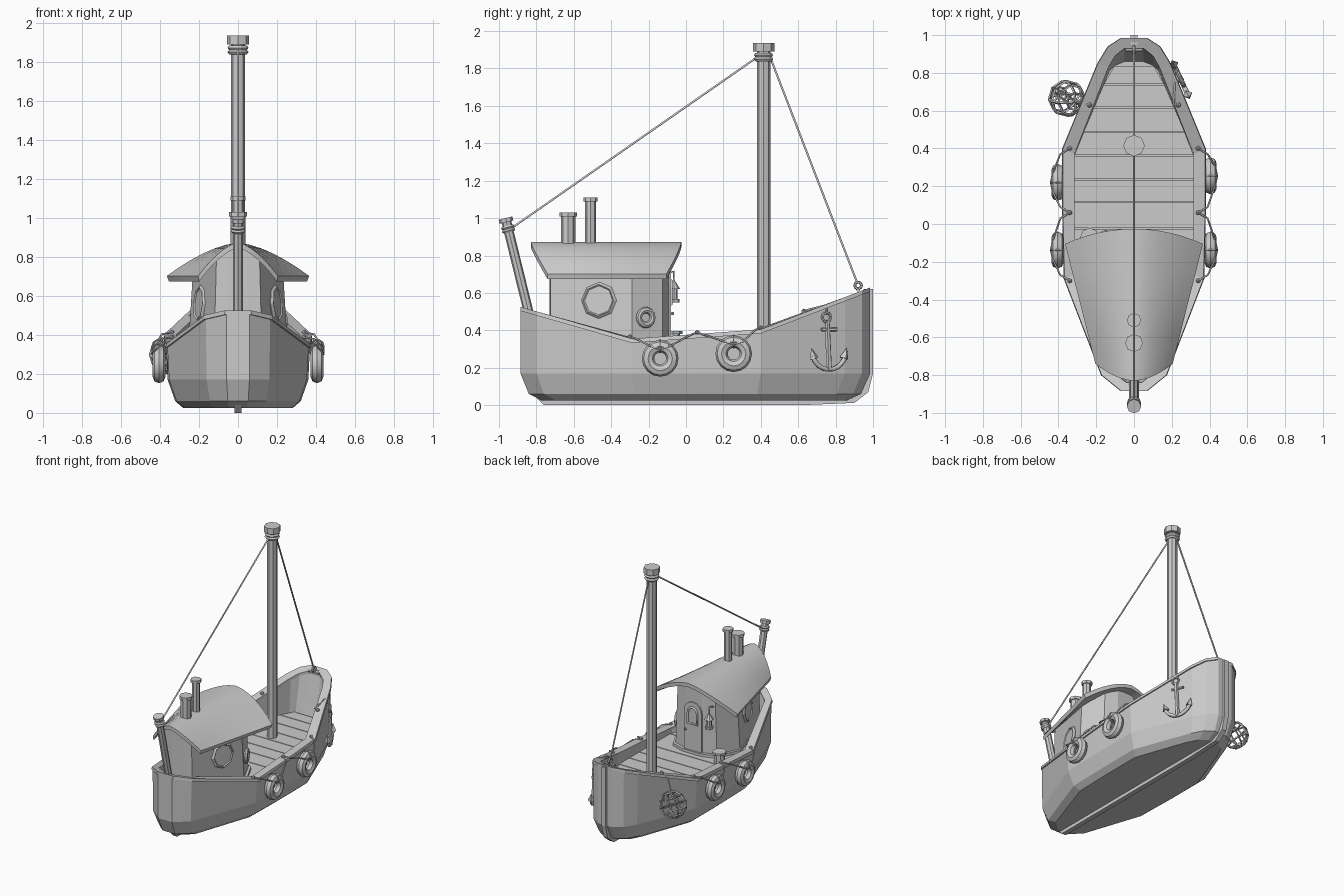
import bpy, bmesh, math
from mathutils import Vector

if "Cube" in bpy.data.objects:
    bpy.data.objects.remove(bpy.data.objects["Cube"])


def mesh_object(name, verts, faces):
    me = bpy.data.meshes.new(name)
    me.from_pydata([tuple(v) for v in verts], [], faces)
    bm = bmesh.new()
    bm.from_mesh(me)
    bmesh.ops.recalc_face_normals(bm, faces=bm.faces)
    bm.to_mesh(me)
    bm.free()
    ob = bpy.data.objects.new(name, me)
    bpy.context.collection.objects.link(ob)
    return ob


def loft(name, rings, caps=True, loop=False):
    n, m = len(rings[0]), len(rings)
    faces = [(i * n + j, i * n + (j + 1) % n, (i + 1) % m * n + (j + 1) % n, (i + 1) % m * n + j)
             for i in range(m if loop else m - 1) for j in range(n)]
    if caps:
        faces += [tuple(range(n)), tuple(range((m - 1) * n, m * n))]
    return mesh_object(name, [p for r in rings for p in r], faces)


def finish(ob, name, smooth=False):
    ob.name = name
    if smooth:
        bpy.ops.object.shade_smooth_by_angle(angle=math.radians(40))
    return ob


def rod(name, a, b, r, sides=8, r2=None):
    a, b = Vector(a), Vector(b)
    bpy.ops.mesh.primitive_cone_add(vertices=sides, radius1=r, radius2=r if r2 is None else r2,
                                    depth=(b - a).length, location=(a + b) / 2)
    ob = bpy.context.object
    ob.rotation_euler = (b - a).to_track_quat('Z', 'Y').to_euler()
    return finish(ob, name)


def ring(name, pos, axis, R, r, seg=16, sides=8, smooth=False):
    bpy.ops.mesh.primitive_torus_add(location=pos, major_radius=R, minor_radius=r,
                                     major_segments=seg, minor_segments=sides,
                                     rotation=Vector(axis).to_track_quat('Z', 'Y').to_euler())
    return finish(bpy.context.object, name, smooth)


def tube(name, pts, r):
    cu = bpy.data.curves.new(name, 'CURVE')
    cu.dimensions, cu.bevel_depth, cu.bevel_resolution, cu.use_fill_caps = '3D', r, 1, True
    sp = cu.splines.new('POLY')
    sp.points.add(len(pts) - 1)
    for p, q in zip(sp.points, pts):
        p.co = (*q, 1)
    ob = bpy.data.objects.new(name, cu)
    bpy.context.collection.objects.link(ob)
    return ob


def ball(name, pos, r):
    bpy.ops.mesh.primitive_ico_sphere_add(subdivisions=1, radius=r, location=pos)
    return finish(bpy.context.object, name)


def interp(pts, y):
    for (a, za), (b, zb) in zip(pts, pts[1:]):
        if y <= b:
            break
    return za + (zb - za) * (y - a) / (b - a)


# Plan outlines (half) and sheer height
outer = [(.06, -.885), (.165, -.80), (.362, -.29), (.37, .05), (.37, .40), (.185, .85), (.13, .94), (.06, .985)]
inner = [(.04, -.79), (.11, -.74), (.31, -.27), (.315, .05), (.315, .37), (.13, .81), (.10, .84), (.05, .86)]
capin = [(.04, -.84), (.13, -.77), (.31, -.27), (.315, .05), (.315, .37), (.135, .83), (.10, .89), (.05, .93)]
sheer = [(-.9, .53), (-.29, .355), (.4, .405), (1, .635)]
DECK = .30


def full(half, zf, sx=1, sy=1, grow=0):
    r = [(x * sx + grow, y * sy, zf(y)) for x, y in half]
    return r + [(-x, y, z) for x, y, z in reversed(r)]


def top(y):
    return interp(sheer, y)


# Hull with bulwark and inner well
loft("hull", [full(outer, lambda y: .025, .76, .87), full(outer, lambda y: .06, .87, .95),
              full(outer, lambda y: .17, .975), full(outer, lambda y: top(y) - .02),
              full(capin, lambda y: top(y) - .02), full(inner, lambda y: DECK)])
loft("rail", [full(outer, lambda y: top(y) - .022, grow=.01), full(outer, top, grow=.006),
              full(capin, top), full(capin, lambda y: top(y) - .022)], caps=False, loop=True)

# Keel and stem
prof = [(-.76, 0), (.62, 0), (.9, .012), (.975, .07), (1, .17), (1, .62), (.95, .62), (.95, .17), (.85, .06), (-.82, .06)]
loft("keel", [[(s * .018, y, z) for y, z in prof] for s in (-1, 1)])

# Deck boards
edge = [(y, x) for x, y in inner]
cuts = [-.74, -.5, -.25, -.02, .12, .24, .365, .49, .62, .74, .84]
for a, b in zip(cuts, cuts[1:]):
    b -= .006
    quad = [(s * interp(edge, y), y) for s, y in ((1, a), (1, b), (-1, b), (-1, a))]
    loft("deck_board", [[(x, y, z) for x, y in quad] for z in (DECK - .01, DECK + .015)])


# Cabin roof: arched sheet, wide at the front of the deck and narrow at the stern
def roof_point(u, t):
    w = abs(u)
    y0, y1 = -.83 + .09 * w ** 1.8, -.025 - .08 * w ** 2
    return (u * (.205 + .16 * t), y0 + (y1 - y0) * t, .872 - .17 * w ** 1.6)


N, M = 12, 4
verts = [roof_point(-1 + 2 * i / N, j / M) for j in range(M + 1) for i in range(N + 1)]
under = [(x * .97, y, z - .028) for x, y, z in verts]
k = N + 1
faces = [(j * k + i, j * k + i + 1, j * k + k + i + 1, j * k + k + i) for j in range(M) for i in range(N)]
off = len(verts)
faces += [tuple(v + off for v in reversed(f)) for f in faces]
rim = [i for i in range(N)] + [j * k + N for j in range(M)] + \
      [M * k + i for i in range(N, 0, -1)] + [j * k for j in range(M, 0, -1)]
faces += [(a, b, b + off, a + off) for a, b in zip(rim, rim[1:] + rim[:1])]
roof = mesh_object("cabin_roof", verts + under, faces)
bpy.context.view_layer.objects.active = roof
roof.select_set(True)
bpy.ops.object.shade_smooth_by_angle(angle=math.radians(25))


# Cabin walls follow the arch
def wall_top(x, y):
    t = (y + .83) / .8
    return .872 - .17 * min(1, abs(x) / (.205 + .16 * t)) ** 1.6 - .02


plan = [(.05, -.73), (.115, -.725), (.24, -.29), (.165, -.125), (.07, -.09)]
plan += [(-x, y) for x, y in reversed(plan)]
loft("cabin", [[(x * 1.07, y, DECK) for x, y in plan], [(x * .96, y, wall_top(x, y)) for x, y in plan]])
loft("cabin_skirt", [[(x * 1.12, y * 1.03 + .025, z) for x, y in plan] for z in (DECK, DECK + .035)])

# Arched door on the deck side
arch = [(.075, .33)] + [(.075 * math.cos(a), .63 + .075 * math.sin(a))
                        for a in [math.pi * i / 8 for i in range(9)]] + [(-.075, .33)]
loft("door", [[(x, y, z) for x, z in arch] for y in (-.10, -.08)])
win = [(.04, .54)] + [(.04 * math.cos(a), .62 + .045 * math.sin(a))
                      for a in [math.pi * i / 6 for i in range(7)]] + [(-.04, .54)]
tube("door_window_frame", [(x, -.078, z) for x, z in win + win[:1]], .008)
ball("door_knob", (.055, -.072, .49), .01)

# Portholes
for s in (1, -1):
    n = Vector((s * .96, -.28, .07))
    c = Vector((s * .194, -.465, .56))
    ring("porthole_frame", c, n, .085, .013, 8, 4)
    rod("porthole_glass", c - n * .01, c + n * .006, .08)

# Life ring on the cabin corner
ring("life_ring", (.222, -.215, .468), (.9, .42, 0), .04, .017, 14, 8, True)

# Chimneys
for y, r, h in ((-.63, .038, 1.03), (-.51, .029, 1.11)):
    rod("chimney", (0, y, .83), (0, y, h), r)
    rod("chimney_cap", (0, y, h - .022), (0, y, h), r + .009)

# Mast, stern pole and their collars
rod("mast", (0, .415, DECK), (0, .415, 1.9), .036)
rod("mast_cap", (0, .415, 1.89), (0, .415, 1.935), .057)
for z in (1.85, 1.872):
    ring("mast_collar", (0, .415, z), (0, 0, 1), .042, .012, 10, 5)
p0, p1 = Vector((0, -.835, .47)), Vector((0, -.965, 1.0))
d = (p1 - p0).normalized()
rod("stern_pole", p0, p1, .026)
rod("stern_pole_cap", p1 - d * .022, p1, .038)
for i in (.05, .068):
    ring("stern_pole_collar", p1 - d * i, d, .028, .01, 10, 5)

# Rigging lines
tube("stern_stay", [(0, .38, 1.86), (0, -.935, .945)], .006)
tube("bow_stay", [(0, .45, 1.86), (0, .915, .655)], .006)
ring("bow_ring", (0, .92, .64), (1, 0, 0), .018, .008, 10, 6)
rod("bow_cleat", (-.045, .92, .615), (.045, .92, .615), .009, 6)

# Fenders hung on ropes between rail knots
for s, ya in ((1, .255), (-1, .22)):
    knots = [(s * .34, y, top(y) + .008) for y in (-.3, .06, .40)]
    for p in knots:
        ball("rope_knot", p, .014)
    for i, (y, z) in enumerate(((-.138, .25), (ya, .275))):
        ring("fender", (s * .405, y, z), (1, 0, 0), .065, .033, 16, 8, True)
        ring("fender_rope_wrap", (s * .405, y, z + .065), (0, 1, 0), .035, .005, 10, 5)
        a, b = knots[i], knots[i + 1]
        tube("fender_rope", [a, (s * .39, a[1] + .03, a[2] - .01), (s * .43, y - .05, z + .065),
                             (s * .44, y, z + .05), (s * .43, y + .05, z + .065),
                             (s * .39, b[1] - .03, b[2] - .01), b], .005)

# Net float: wire ball on a rope
bpy.ops.mesh.primitive_uv_sphere_add(segments=8, ring_count=6, radius=.095,
                                     location=(-.355, .665, .30), rotation=(.3, .5, .2))
net = finish(bpy.context.object, "net_float")
wire = net.modifiers.new("wire", 'WIREFRAME')
wire.thickness = .013
tube("net_float_rope", [(-.235, .63, top(.63) + .01), (-.30, .645, .47), (-.345, .665, .385)], .005)
ball("net_float_knot", (-.235, .63, top(.63) + .008), .015)

# Anchor on the bow side
along, out = Vector((-.42, .907, 0)), Vector((.907, .42, 0))


def ap(u, z):
    return Vector((.248, .765, z)) + along * u


ring("anchor_ring", ap(-.015, .47), out, .024, .008, 12, 6)
rod("anchor_shank", ap(-.01, .45), ap(0, .185), .013, 6, .017)
rod("anchor_stock", ap(-.045, .405), ap(.045, .405), .01, 6)
arc = [(.1 * math.sin(a), .29 - .1 * math.cos(a)) for a in [math.radians(-75 + 15 * i) for i in range(11)]]
tube("anchor_arms", [ap(u, z) for u, z in arc], .013)
for s in (-1, 1):
    rod("anchor_fluke", ap(s * .088, .25), ap(s * .104, .305), .026, 4, .001)
tube("anchor_rope", [ap(-.015, .49), (.215, .75, .535), (.21, .63, top(.63) + .01)], .006)
ball("anchor_knot", (.235, .63, top(.63) + .006), .015)

# Lantern beside the door
lx, ly = -.15, -.065
tube("lantern_hook", [(lx, ly - .05, .70), (lx, ly, .715), (lx, ly, .66)], .006)
rod("lantern_roof", (lx, ly, .62), (lx, ly, .66), .034, 8, .01)
rod("lantern_glass", (lx, ly, .565), (lx, ly, .62), .02)
rod("lantern_base", (lx, ly, .55), (lx, ly, .568), .03)

# Small barrel on deck
rod("barrel", (-.235, -.07, DECK), (-.235, -.07, .385), .038)
rod("barrel_lid", (-.235, -.07, .38), (-.235, -.07, .397), .05)
